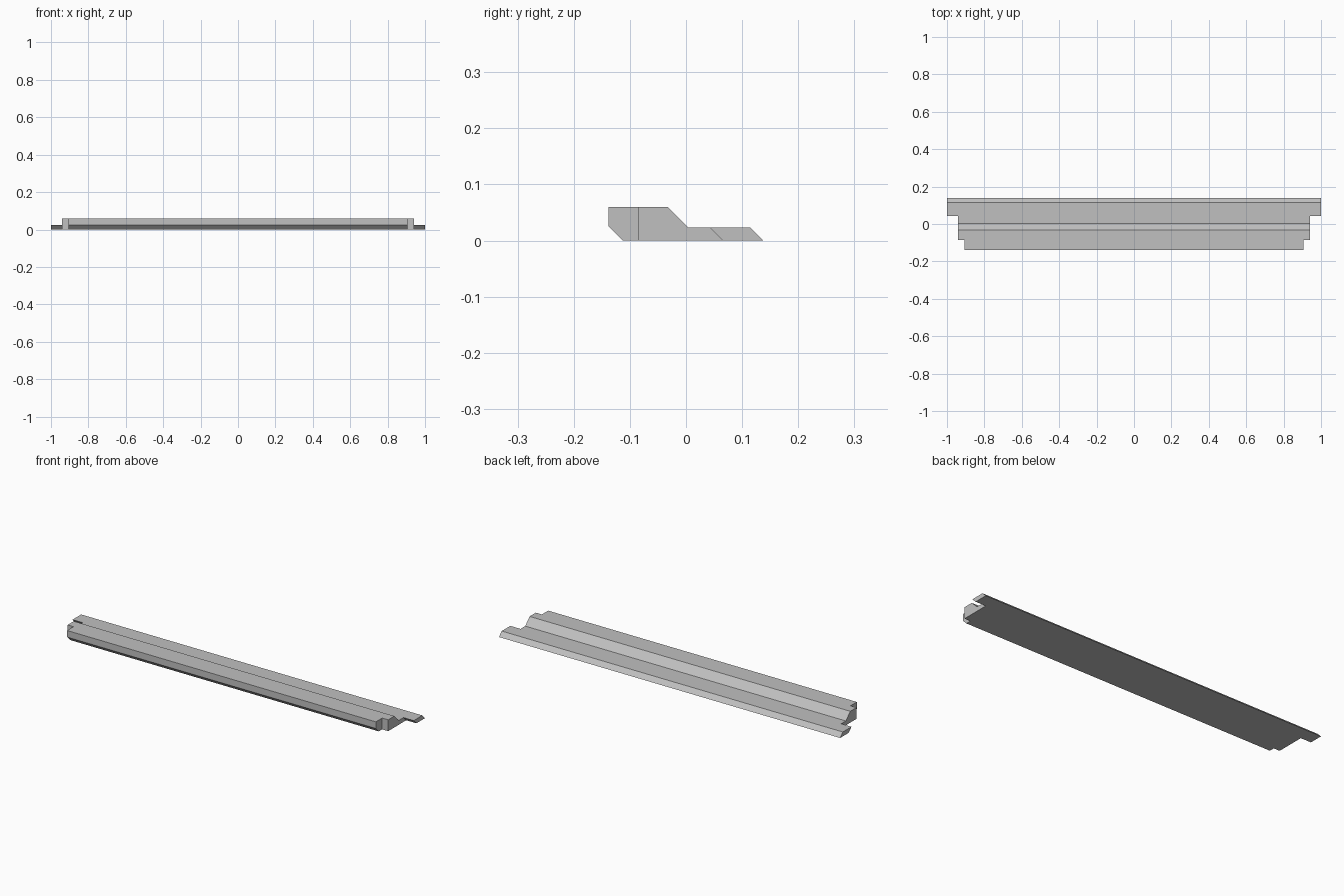
import bpy, bmesh

cube = bpy.data.objects.get("Cube")
if cube:
    bpy.data.objects.remove(cube, do_unlink=True)

grey = bpy.data.materials.new("plain grey")
grey.use_nodes = True
colour = (0.53, 0.53, 0.53, 1)
grey.diffuse_color = colour
grey.node_tree.nodes["Principled BSDF"].inputs["Base Color"].default_value = colour


def prism(name, profile, x0, x1):
    """Extrude a (y, z) profile along x."""
    bm = bmesh.new()
    face = bm.faces.new([bm.verts.new((x0, y, z)) for y, z in profile])
    new = bmesh.ops.extrude_face_region(bm, geom=[face])["geom"]
    bmesh.ops.translate(bm, vec=(x1 - x0, 0, 0),
                        verts=[v for v in new if isinstance(v, bmesh.types.BMVert)])
    bmesh.ops.recalc_face_normals(bm, faces=bm.faces)
    mesh = bpy.data.meshes.new(name)
    bm.to_mesh(mesh)
    bm.free()
    mesh.materials.append(grey)
    obj = bpy.data.objects.new(name, mesh)
    bpy.context.collection.objects.link(obj)
    return obj


# Long stepped strip with bevelled front and back edges
strip = prism("stepped_strip", [
    (-0.138, 0.025), (-0.113, 0), (0.138, 0), (0.115, 0.023),
    (0.004, 0.023), (-0.033, 0.06), (-0.138, 0.06)], -1, 1)

# End notches: a slanted one leaving the back tabs, a square one at the front
tab_notch = [(-0.3, -0.1), (0.166, -0.1), (-0.034, 0.1), (-0.3, 0.1)]
front_notch = [(-0.3, -0.1), (-0.085, -0.1), (-0.085, 0.1), (-0.3, 0.1)]

bpy.context.view_layer.objects.active = strip
for side in (-1, 1):
    for profile, start in ((tab_notch, 0.94), (front_notch, 0.905)):
        cutter = prism("notch_cutter", profile, side * start, side * 1.1)
        cutter.hide_render = True
        cut = strip.modifiers.new("notch", "BOOLEAN")
        cut.operation = "DIFFERENCE"
        cut.solver = "EXACT"
        cut.object = cutter
        bpy.ops.object.modifier_apply(modifier=cut.name)
        bpy.data.objects.remove(cutter, do_unlink=True)
